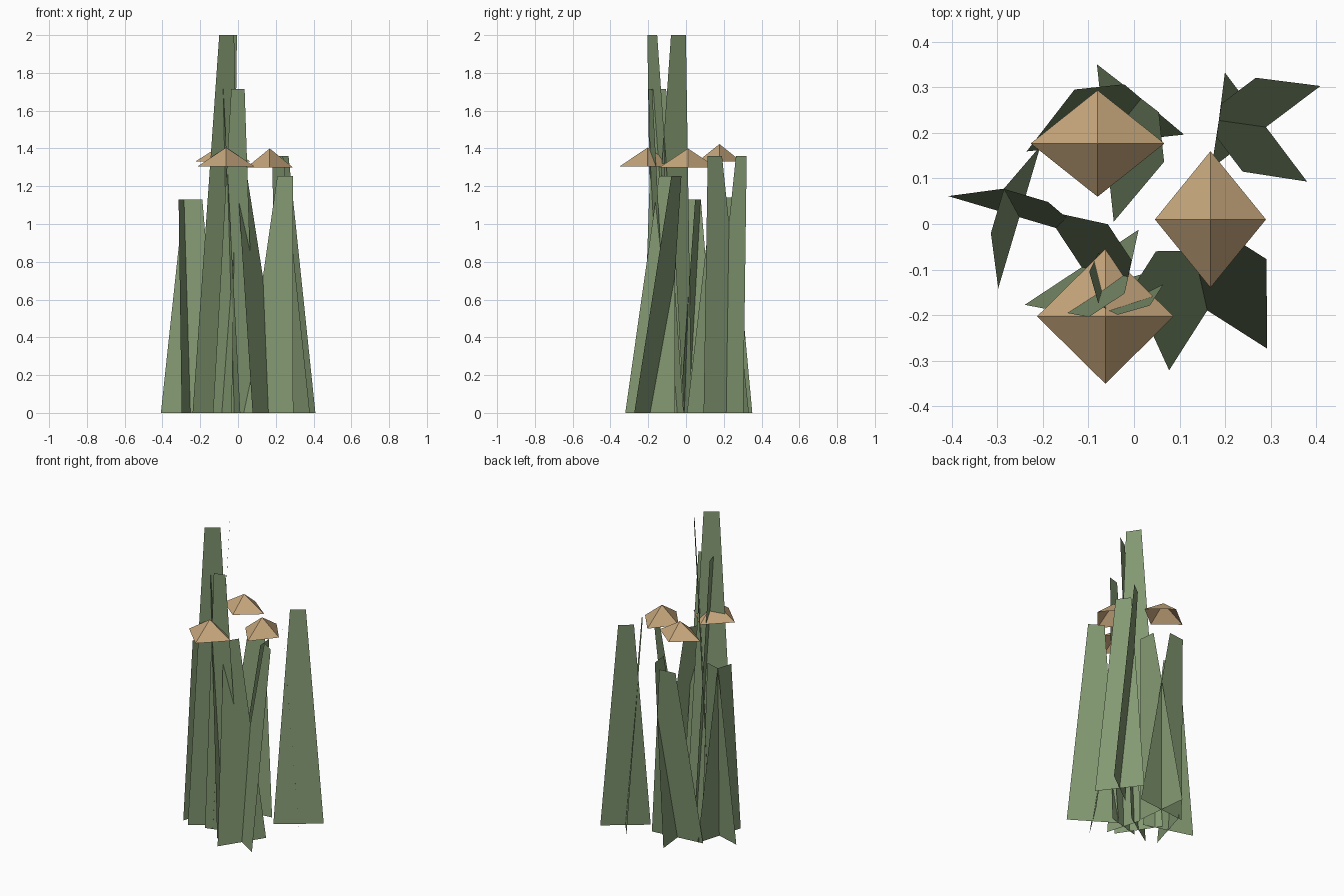
import bpy
from math import cos, sin, radians

if "Cube" in bpy.data.objects:
    bpy.data.objects.remove(bpy.data.objects["Cube"])


def material(name, color):
    m = bpy.data.materials.new(name)
    m.diffuse_color = (*color, 1)
    m.use_nodes = True
    m.node_tree.nodes["Principled BSDF"].inputs["Base Color"].default_value = m.diffuse_color
    return m


green = material("leaf_green", (0.23, 0.32, 0.17))
tan = material("seed_head_tan", (0.56, 0.38, 0.20))


def add_mesh(name, verts, faces, mat):
    me = bpy.data.meshes.new(name)
    me.from_pydata(verts, [], faces)
    me.materials.append(mat)
    ob = bpy.data.objects.new(name, me)
    bpy.context.collection.objects.link(ob)
    return ob


def reed_clump(name, x, y, angle, half, lean, height):
    """Two crossed tapering blades, each leaning along its own normal."""
    verts, faces = [], []
    top = half * 0.315
    for k in range(2):
        a = radians(angle + 90 * k)
        dx, dy = cos(a), sin(a)
        tx, ty = x - dy * lean, y + dx * lean
        n = len(verts)
        verts += [(x - dx * half, y - dy * half, 0), (x + dx * half, y + dy * half, 0),
                  (tx + dx * top, ty + dy * top, height), (tx - dx * top, ty - dy * top, height)]
        faces.append((n, n + 1, n + 2, n + 3))
    add_mesh(name, verts, faces, green)


def seed_cap(name, x, y, z, rx, ry, height):
    """Open four-sided cap."""
    verts = [(x + rx, y, z), (x, y + ry, z), (x - rx, y, z), (x, y - ry, z), (x, y, z + height)]
    add_mesh(name, verts, [(i, (i + 1) % 4, 4) for i in range(4)], tan)


# Reed clumps: x, y, angle, base half width, lean, height
clumps = {
    "reed_back_right": (0.29, 0.213, 37, 0.15, 0.10, 1.36),
    "reed_front_right": (0.161, -0.19, -32.5, 0.156, 0.165, 1.255),
    "reed_tall": (-0.115, -0.095, 213.4, 0.15, 0.10, 2.0),
    "reed_middle": (-0.02, -0.121, 106, 0.117, 0.071, 1.715),
    "reed_left": (-0.252, 0.015, -16.5, 0.163, 0.05, 1.13),
    "reed_back": (-0.063, 0.178, -83.9, 0.174, 0.124, 1.14),
}
for name, p in clumps.items():
    reed_clump(name, *p)

# Floating seed caps
seed_cap("cap_front", -0.063, -0.203, 1.305, 0.15, 0.148, 0.10)
seed_cap("cap_right", 0.168, 0.01, 1.30, 0.122, 0.15, 0.10)
seed_cap("cap_back", -0.08, 0.177, 1.33, 0.147, 0.117, 0.093)
